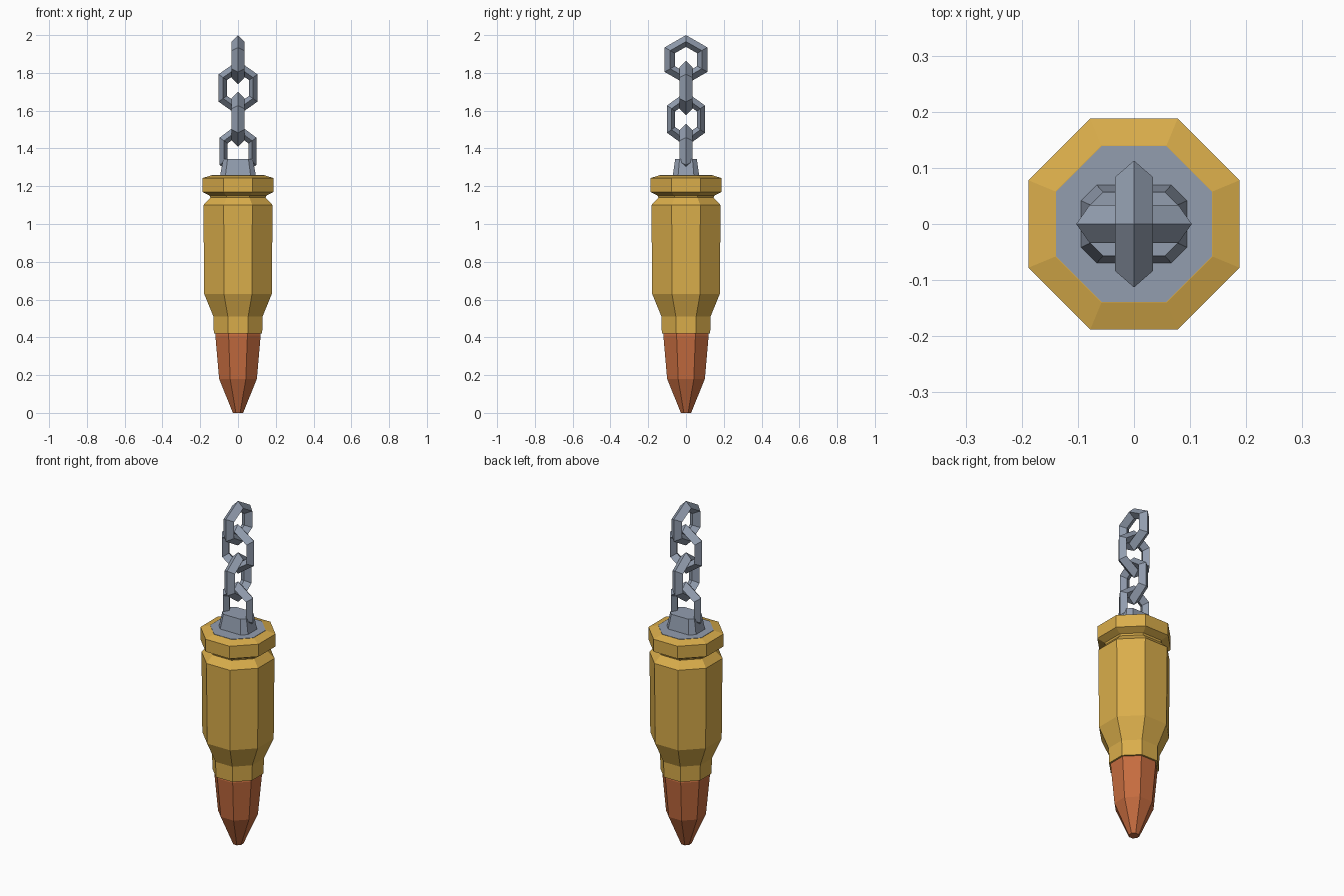
import bpy, bmesh, math

if "Cube" in bpy.data.objects:
    bpy.data.objects.remove(bpy.data.objects["Cube"], do_unlink=True)


def material(name, rgb):
    m = bpy.data.materials.new(name)
    m.use_nodes = True
    m.diffuse_color = (*rgb, 1)
    m.node_tree.nodes["Principled BSDF"].inputs["Base Color"].default_value = (*rgb, 1)
    return m


brass = material("brass", (0.70, 0.42, 0.07))
copper = material("copper", (0.56, 0.15, 0.05))
steel = material("steel", (0.29, 0.34, 0.43))


def skin(name, rings, mat, closed=False):
    """Bridge equal-sized rings of points; cap the ends unless closed."""
    bm = bmesh.new()
    loops = [[bm.verts.new(p) for p in ring] for ring in rings]
    pairs = list(zip(loops, loops[1:]))
    if closed:
        pairs.append((loops[-1], loops[0]))
    else:
        bm.faces.new(loops[0])
        bm.faces.new(loops[-1])
    for a, b in pairs:
        for i in range(len(a)):
            j = (i + 1) % len(a)
            bm.faces.new((a[i], a[j], b[j], b[i]))
    bmesh.ops.recalc_face_normals(bm, faces=bm.faces)
    mesh = bpy.data.meshes.new(name)
    bm.to_mesh(mesh)
    bm.free()
    mesh.materials.append(mat)
    ob = bpy.data.objects.new(name, mesh)
    bpy.context.collection.objects.link(ob)
    return ob


def octagon_lathe(name, profile, mat):
    """Eight-sided solid; profile holds (distance to flat side, height)."""
    k = 1 / math.cos(math.pi / 8)
    angles = [(i + 0.5) * math.pi / 4 for i in range(8)]
    return skin(name, [[(r * k * math.cos(a), r * k * math.sin(a), z) for a in angles]
                       for r, z in profile], mat)


def chain_link(name, z, width, height, in_x):
    """Six-sided ring, pointed at top and bottom, with a diamond section."""
    section = [(0, 0), (-0.034, 0.034), (-0.062, 0), (-0.034, -0.034)]
    squash = width / (height * math.cos(math.pi / 6))
    rings = []
    for i in range(6):
        a = i * math.pi / 3
        ring = []
        for depth, side in section:
            r = height + depth
            u, v = r * math.sin(a) * squash, z + r * math.cos(a)
            ring.append((u, side, v) if in_x else (-side, u, v))
        rings.append(ring)
    return skin(name, rings, steel, closed=True)


def chamfered_rect(x, y, c, z):
    return [(x, y - c, z), (x - c, y, z), (c - x, y, z), (-x, y - c, z),
            (-x, c - y, z), (c - x, -y, z), (x - c, -y, z), (x, c - y, z)]


# Pointed tip, casing with neck, groove and rim, and the end disc
octagon_lathe("bullet_tip", [(0.027, 0), (0.10, 0.18), (0.12, 0.41), (0.116, 0.43)], copper)
octagon_lathe("casing", [(0.128, 0.42), (0.13, 0.51), (0.179, 0.63), (0.183, 1.10),
                         (0.146, 1.14), (0.15, 1.15), (0.188, 1.17), (0.188, 1.243),
                         (0.14, 1.258)], brass)
octagon_lathe("primer_disc", [(0.139, 1.25), (0.139, 1.26)], steel)

# Tapered lug holding the chain
skin("chain_lug", [chamfered_rect(0.095, 0.07, 0.028, 1.255),
                   chamfered_rect(0.078, 0.057, 0.023, 1.345)], steel)

# Interlocking links, alternating direction
for n, (z, w, h) in enumerate([(1.385, 0.097, 0.145), (1.555, 0.10, 0.145),
                               (1.72, 0.103, 0.145), (1.87, 0.113, 0.13)]):
    chain_link(f"chain_link_{n + 1}", z, w, h, n % 2 == 0)
